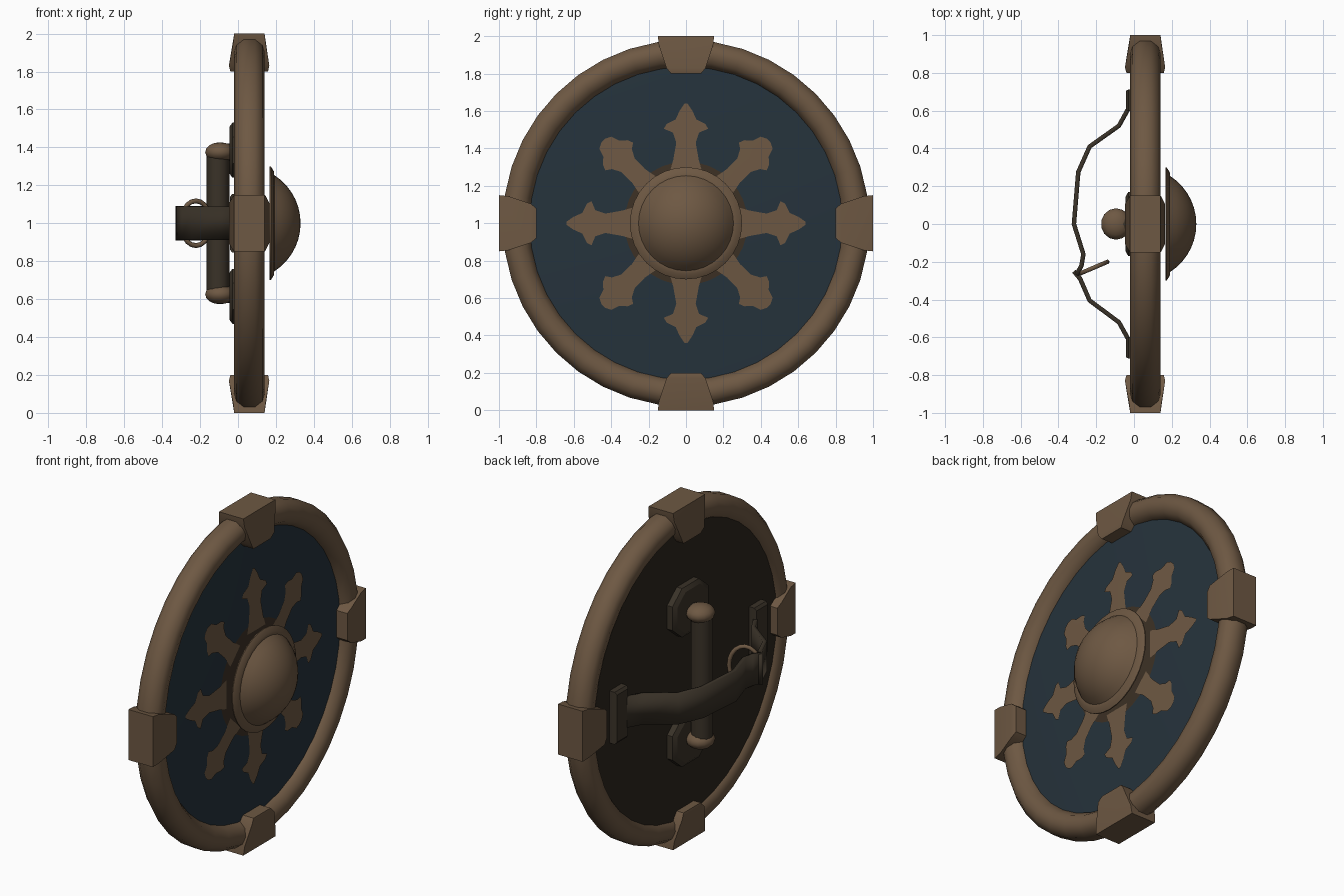
import bpy, bmesh, math
from mathutils import Vector

if "Cube" in bpy.data.objects:
    bpy.data.objects.remove(bpy.data.objects["Cube"])

CZ = 1.0  # height of the shield centre; the shield's axis runs along x


def mat(name, rgb):
    m = bpy.data.materials.new(name)
    m.diffuse_color = (*rgb, 1)
    m.use_nodes = True
    m.node_tree.nodes["Principled BSDF"].inputs["Base Color"].default_value = m.diffuse_color
    return m


BRONZE = mat("bronze brown", (0.155, 0.098, 0.056))
BLUE = mat("dark blue paint", (0.019, 0.033, 0.045))
LEATHER = mat("dark leather", (0.042, 0.032, 0.021))
WOOD = mat("dark wood", (0.025, 0.019, 0.012))
TRIM = mat("dim brown trim", (0.045, 0.030, 0.018))


def finish(name, bm, material, angle=40):
    bmesh.ops.remove_doubles(bm, verts=bm.verts, dist=1e-5)
    bmesh.ops.recalc_face_normals(bm, faces=bm.faces)
    me = bpy.data.meshes.new(name)
    bm.to_mesh(me)
    bm.free()
    ob = bpy.data.objects.new(name, me)
    bpy.context.collection.objects.link(ob)
    me.materials.append(material)
    bpy.ops.object.select_all(action='DESELECT')
    ob.select_set(True)
    bpy.context.view_layer.objects.active = ob
    bpy.ops.object.shade_smooth_by_angle(angle=math.radians(angle))
    return ob


def lathe(name, profile, material, n=40, closed=False, angle=40):
    """Turn (radius, x) points around the shield axis."""
    bm = bmesh.new()
    rings = [[bm.verts.new((x, r * math.cos(2 * math.pi * i / n), CZ + r * math.sin(2 * math.pi * i / n)))
              for i in range(n)] for r, x in profile]
    pairs = list(zip(rings, rings[1:])) + ([(rings[-1], rings[0])] if closed else [])
    for a, b in pairs:
        for i in range(n):
            j = (i + 1) % n
            bm.faces.new((a[i], a[j], b[j], b[i]))
    return finish(name, bm, material, angle)


def hull(name, points, material, angle=30):
    bm = bmesh.new()
    for p in points:
        bm.verts.new(p)
    res = bmesh.ops.convex_hull(bm, input=bm.verts)
    junk = [g for g in res["geom_interior"] if isinstance(g, bmesh.types.BMVert)]
    bmesh.ops.delete(bm, geom=junk, context='VERTS')
    return finish(name, bm, material, angle)


def face_x(r):
    """Gentle cone of the painted front."""
    return 0.13 - 0.045 * r / 0.86


# Round board: blue front, wood back
board = lathe("board", [(0, face_x(0)), (0.86, face_x(0.86)), (0.86, 0.005), (0, 0.005)], BLUE)
board.data.materials.append(WOOD)
for p in board.data.polygons:
    p.material_index = 1 if p.normal.x < -0.5 else 0

# Rounded rim
lathe("rim", [(0.835, 0.085), (0.865, 0.125), (0.91, 0.14), (0.95, 0.128), (0.98, 0.09), (0.98, 0.03),
              (0.95, -0.008), (0.91, -0.02), (0.865, -0.005), (0.835, 0.035)], BRONZE, closed=True, angle=60)

# Four clamps over the rim
for k in range(4):
    a = k * math.pi / 2
    pts = []
    for r, w, x0, x1 in ((1.0, 0.15, -0.02, 0.14), (0.95, 0.145, -0.025, 0.145),
                         (0.83, 0.105, -0.048, 0.165), (0.80, 0.08, -0.04, 0.158)):
        for s in (-w, w):
            for x in (x0, x1):
                pts.append((x, r * math.cos(a) - s * math.sin(a), CZ + r * math.sin(a) + s * math.cos(a)))
    hull("rim_clamp", pts, BRONZE)

# Painted ring around the boss
lathe("painted_ring", [(0.2, face_x(0.2) + 0.003), (0.33, face_x(0.33) + 0.003)], TRIM, n=32)

# Eight painted star arms: (distance, half width); diagonal ones are blunter
STRAIGHT = [(0.28, 0.085), (0.34, 0.068), (0.43, 0.052), (0.485, 0.07), (0.505, 0.118),
            (0.53, 0.105), (0.555, 0.055), (0.60, 0.035), (0.64, 0.008)]
DIAGONAL = [(0.28, 0.065), (0.36, 0.05), (0.44, 0.052), (0.485, 0.075), (0.505, 0.105),
            (0.535, 0.093), (0.565, 0.06), (0.61, 0.045), (0.625, 0.015)]
for k in range(8):
    a = k * math.pi / 4
    bm = bmesh.new()
    rows = []
    for r, w in (DIAGONAL if k % 2 else STRAIGHT):
        rows.append([bm.verts.new((face_x(math.hypot(r, s)) + 0.006,
                                   r * math.cos(a) - s * math.sin(a),
                                   CZ + r * math.sin(a) + s * math.cos(a))) for s in (-w, 0, w)])
    for p, q in zip(rows, rows[1:]):
        for i in (0, 1):
            bm.faces.new((p[i], p[i + 1], q[i + 1], q[i]))
    arm = finish("star_arm", bm, BRONZE)
    if arm.data.polygons[0].normal.x < 0:
        arm.data.flip_normals()

# Domed boss with a flange
R = 0.302
cap = [(R * math.sin(t), 0.33 - R * (1 - math.cos(t))) for t in [1.0 * i / 7 for i in range(7, -1, -1)]]
lathe("boss", [(0, 0.17), (0.3, 0.167), (0.3, 0.173), (0.272, 0.19)] + cap, BRONZE, n=32, angle=35)


def tube(name, p0, p1, r, material, n=12, r2=None):
    p0, p1 = Vector(p0), Vector(p1)
    d = p1 - p0
    bm = bmesh.new()
    bmesh.ops.create_cone(bm, cap_ends=True, segments=n, radius1=r, radius2=r if r2 is None else r2, depth=d.length)
    q = Vector((0, 0, 1)).rotation_difference(d)
    for v in bm.verts:
        v.co = q @ v.co + (p0 + p1) / 2
    return finish(name, bm, material)


# Upright grip, with knobs, necks and eight-sided plates mirrored top and bottom
tube("grip", (-0.105, 0, 0.62), (-0.105, 0, 1.38), 0.06, LEATHER)
for s in (-1, 1):
    bm = bmesh.new()
    bmesh.ops.create_uvsphere(bm, u_segments=14, v_segments=8, radius=1)
    for v in bm.verts:
        v.co = Vector((-0.095 + 0.08 * v.co.x, 0.083 * v.co.y, CZ + s * 0.375 + 0.052 * v.co.z))
    finish("grip_knob", bm, BRONZE, 60)
    tube("grip_neck", (-0.09, 0, CZ + s * 0.375), (0.01, 0, CZ + s * 0.375), 0.045, LEATHER)
    pts = []
    for x, g in ((0.01, 1), (-0.03, 1), (-0.045, 0.85)):
        for y, z in ((0.17, 0.07), (0.08, 0.145)):
            for sy in (-1, 1):
                for sz in (-1, 1):
                    pts.append((x, sy * y * g, CZ + s * 0.385 + sz * z * g))
    hull("grip_plate", pts, LEATHER)


# Arm strap in two lengths
def ribbon(name, path, half):
    bm = bmesh.new()
    rows = [(bm.verts.new((x, y, CZ - half)), bm.verts.new((x, y, CZ + half))) for x, y in path]
    for a, b in zip(rows, rows[1:]):
        bm.faces.new((a[0], a[1], b[1], b[0]))
    ob = finish(name, bm, LEATHER, 45)
    mod = ob.modifiers.new("thickness", 'SOLIDIFY')
    mod.thickness = 0.024
    mod.offset = 0


ribbon("strap_long", [(-0.02, 0.67), (-0.03, 0.61), (-0.08, 0.52), (-0.235, 0.41), (-0.295, 0.275),
                      (-0.318, 0.0), (-0.268, -0.16), (-0.278, -0.22), (-0.305, -0.27)], 0.09)
ribbon("strap_short", [(-0.318, -0.25), (-0.285, -0.29), (-0.235, -0.405), (-0.08, -0.52),
                       (-0.03, -0.61), (-0.02, -0.67)], 0.088)

# Plates holding the strap ends
for s in (-1, 1):
    hull("strap_plate", [(x, s * (0.655 + dy * g), CZ + dz * g) for x, g in ((0.01, 1), (-0.03, 1), (-0.042, 0.9))
                         for dy in (-0.057, 0.057) for dz in (-0.155, 0.155)], LEATHER)

# Buckle ring around the strap
bm = bmesh.new()
mid, along, up = Vector((-0.222, -0.235, CZ)), Vector((0.08, 0.034, 0)), Vector((0, 0, 0.118))
normal = along.cross(up).normalized()
n, m, rad = 20, 6, 0.013
rings = []
for i in range(n):
    t = 2 * math.pi * i / n
    out = along * math.cos(t) + up * math.sin(t)
    rings.append([bm.verts.new(mid + out + rad * (out.normalized() * math.cos(u) + normal * math.sin(u)))
                  for u in [2 * math.pi * j / m for j in range(m)]])
for i in range(n):
    for j in range(m):
        a, b = rings[i], rings[(i + 1) % n]
        bm.faces.new((a[j], a[(j + 1) % m], b[(j + 1) % m], b[j]))
finish("buckle_ring", bm, BRONZE, 70)
